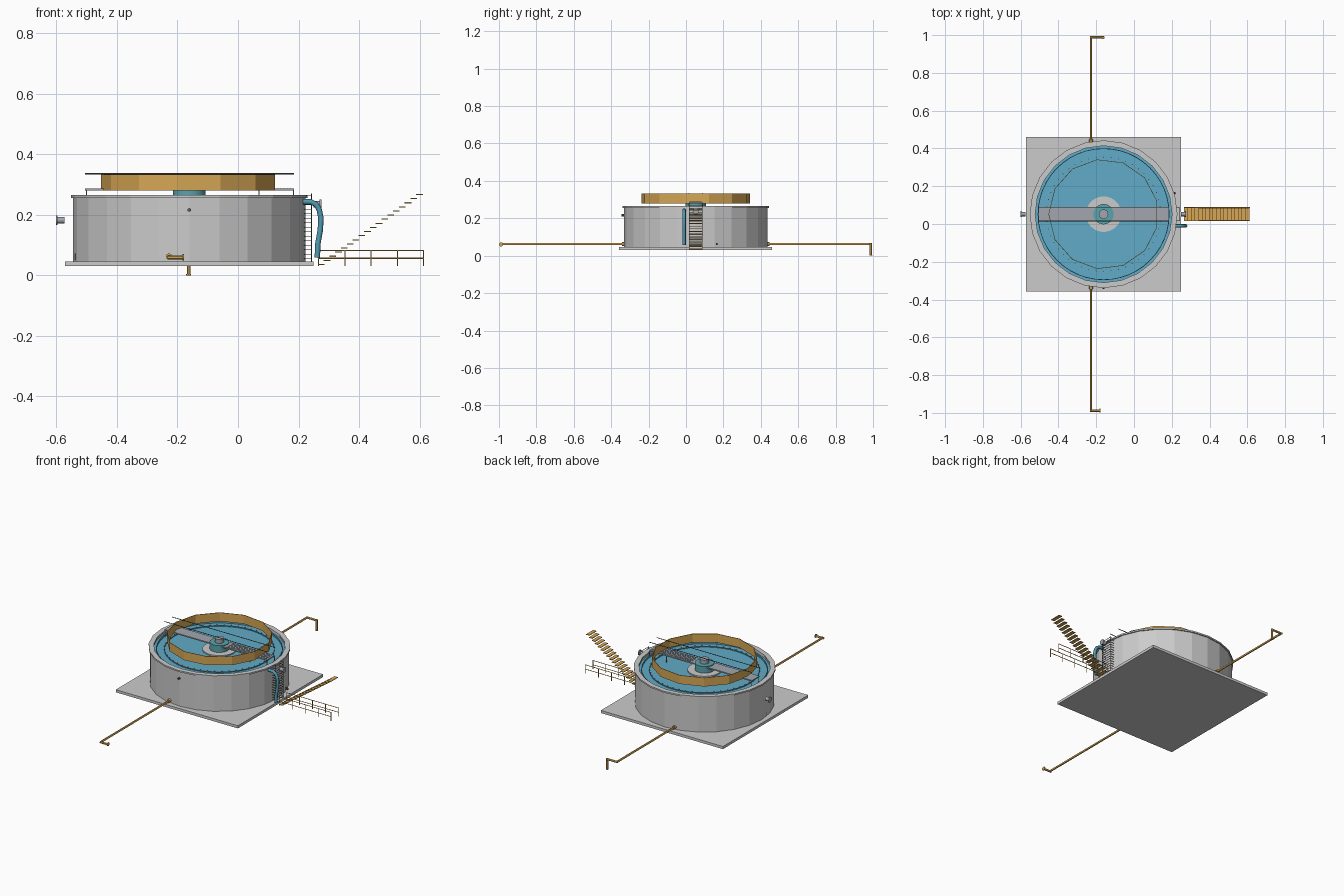
import bpy, bmesh, math
from mathutils import Vector

if "Cube" in bpy.data.objects:
    bpy.data.objects.remove(bpy.data.objects["Cube"])

CX, CY = -0.161, 0.052          # tank axis


def mat(name, col):
    m = bpy.data.materials.new(name)
    m.diffuse_color = (*col, 1)
    m.use_nodes = True
    m.node_tree.nodes["Principled BSDF"].inputs["Base Color"].default_value = m.diffuse_color
    return m


ORANGE = mat("orange_paint", (0.68, 0.39, 0.09))
WATER = mat("water_blue", (0.12, 0.41, 0.57))
BLUE = mat("pipe_blue", (0.08, 0.33, 0.45))
TEAL = mat("teal_drum", (0.10, 0.37, 0.42))
DARK = mat("dark_steel", (0.12, 0.11, 0.10))
PALE = mat("bridge_grey", (0.36, 0.39, 0.43))


def finish(name, bm, material=None, smooth=False):
    bmesh.ops.recalc_face_normals(bm, faces=bm.faces)
    me = bpy.data.meshes.new(name)
    bm.to_mesh(me)
    bm.free()
    ob = bpy.data.objects.new(name, me)
    bpy.context.collection.objects.link(ob)
    if material:
        me.materials.append(material)
    if smooth:
        bpy.ops.object.select_all(action='DESELECT')
        bpy.context.view_layer.objects.active = ob
        ob.select_set(True)
        bpy.ops.object.shade_smooth_by_angle()
    return ob


def add_box(bm, lo, hi):
    vs = bmesh.ops.create_cube(bm, size=1)["verts"]
    for v in vs:
        v.co = Vector([(lo[i] + hi[i]) / 2 + v.co[i] * (hi[i] - lo[i]) for i in range(3)])


def add_rod(bm, a, b, r, n=8):
    a, b = Vector(a), Vector(b)
    rot = (b - a).to_track_quat('Z', 'Y')
    vs = bmesh.ops.create_cone(bm, cap_ends=True, segments=n, radius1=r, radius2=r,
                               depth=(b - a).length)["verts"]
    for v in vs:
        v.co = rot @ v.co + (a + b) / 2


def boxes(name, items, material=None):
    bm = bmesh.new()
    for lo, hi in items:
        add_box(bm, lo, hi)
    return finish(name, bm, material)


def rods(name, items, material=None, n=8, smooth=False):
    bm = bmesh.new()
    for a, b, r in items:
        add_rod(bm, a, b, r, n)
    return finish(name, bm, material, smooth)


def ring(name, r_in, r_out, z0, z1, n, material=None, phase=0.0, smooth=False):
    # rectangular section swept round the tank axis
    bm = bmesh.new()
    prof = [(r_in, z0), (r_out, z0), (r_out, z1), (r_in, z1)]
    loops = []
    for i in range(n):
        a = phase + 2 * math.pi * i / n
        loops.append([bm.verts.new((CX + r * math.cos(a), CY + r * math.sin(a), z)) for r, z in prof])
    for i in range(n):
        p, q = loops[i], loops[(i + 1) % n]
        for k in range(4):
            m = (k + 1) % 4
            bm.faces.new((p[k], q[k], q[m], p[m]))
    return finish(name, bm, material, smooth)


def tube(name, pts, r, material):
    cu = bpy.data.curves.new(name, 'CURVE')
    cu.dimensions = '3D'
    cu.bevel_depth, cu.bevel_resolution, cu.use_fill_caps = r, 2, True
    sp = cu.splines.new('POLY')
    sp.points.add(len(pts) - 1)
    for p, co in zip(sp.points, pts):
        p.co = (*co, 1)
    cu.materials.append(material)
    ob = bpy.data.objects.new(name, cu)
    bpy.context.collection.objects.link(ob)


# base slab and tank shell
boxes("base_slab", [((CX - 0.41, CY - 0.409, 0.03), (CX + 0.41, CY + 0.409, 0.046))])
ring("tank_wall", 0.366, 0.384, 0.045, 0.258, 24)
ring("tank_rim", 0.362, 0.391, 0.256, 0.265, 24)
rods("water_surface", [((CX, CY, 0.235), (CX, CY, 0.243), 0.368)], WATER, n=48)

# launder wall, notched weir and scum baffle
ring("launder_wall", 0.345, 0.349, 0.235, 0.252, 48, WATER)
ring("weir_plate", 0.301, 0.304, 0.235, 0.248, 48, WATER)
bm = bmesh.new()
for i in range(48):
    a = 2 * math.pi * i / 48
    p = Vector((CX + 0.3025 * math.cos(a), CY + 0.3025 * math.sin(a), 0.246))
    add_rod(bm, p, p + Vector((0, 0, 0.008)), 0.003, 4)
finish("weir_teeth", bm, PALE)
ring("scum_baffle", 0.289, 0.292, 0.28, 0.333, 13, ORANGE, phase=math.pi)

# central feed well
ring("feed_well_collar", 0.05, 0.094, 0.24, 0.25, 32)
rods("feed_well_drum", [((CX, CY, 0.24), (CX, CY, 0.291), 0.054)], TEAL, n=24, smooth=True)
rods("drive_motor", [((CX, CY, 0.285), (CX, CY, 0.315), 0.025)], PALE, n=20, smooth=True)

# access bridge, grating, supports and handrails
B0, B1, Y0, Y1 = -0.505, 0.185, CY - 0.036, CY + 0.036
boxes("bridge_deck", [((B0, Y0, 0.28), (B1, Y1, 0.287))], PALE)
boxes("bridge_grating", [((-0.09 + i * 0.01, Y0 + 0.004, 0.286), (-0.087 + i * 0.01, Y1 - 0.004, 0.2885))
                         for i in range(27)], PALE)
rods("bridge_supports", [((x, y, 0.24), (x, y, 0.282), 0.002)
                         for x in (-0.5, 0.07, 0.184) for y in (Y0, Y1)], PALE, n=6)
rods("bridge_handrails", [((B0, y, 0.335), (B1, y, 0.335), 0.0022) for y in (Y0, Y1)], DARK, n=6)

# sludge pipes running to front and back
PX, PZ = -0.228, 0.062
for side, s in (("front", -1), ("back", 1)):
    end = s * 0.988
    parts = [((PX, CY + s * 0.375, PZ), (PX, end, PZ), 0.006),
             ((PX - 0.005, end, PZ), (-0.163, end, PZ), 0.006),
             ((PX, CY + s * 0.38, PZ), (PX, CY + s * 0.395, PZ), 0.01)]
    if s < 0:
        parts.append(((-0.183, end, PZ - 0.002), (-0.178, end, PZ - 0.002), 0.011))
        parts[1] = ((PX - 0.005, end, PZ - 0.003), (-0.18, end, PZ - 0.003), 0.006)
    else:
        parts += [((-0.163, end, PZ + 0.005), (-0.163, end, 0.003), 0.006),
                  ((-0.163, end, 0.0), (-0.163, end, 0.005), 0.008)]
    rods(side + "_sludge_pipe", parts, ORANGE, n=12, smooth=True)

# flanged stubs left and right
rods("left_outlet", [((-0.598, CY, 0.182), (-0.574, CY, 0.182), 0.011),
                     ((-0.602, CY, 0.182), (-0.596, CY, 0.182), 0.016)], PALE, n=16, smooth=True)
rods("right_outlet", [((0.25, CY, 0.235), (0.272, CY, 0.235), 0.011),
                      ((0.27, CY, 0.235), (0.276, CY, 0.235), 0.016)], PALE, n=16, smooth=True)

# curved overflow pipe on the right
tube("overflow_pipe", [(0.215, -0.01, 0.243), (0.24, -0.01, 0.243), (0.257, -0.01, 0.235),
                       (0.268, -0.01, 0.218), (0.274, -0.01, 0.19), (0.272, -0.01, 0.15),
                       (0.264, -0.01, 0.105), (0.262, -0.01, 0.058)], 0.009, BLUE)

# small fittings on the tank wall
rods("sample_port", [((CX, -0.315, 0.216), (CX, -0.345, 0.216), 0.006)], DARK, n=10)
rods("drain_port", [((0.19, 0.165, 0.063), (0.22, 0.165, 0.063), 0.006)], DARK, n=10)
boxes("side_valve", [((-0.538, -0.005, 0.05), (-0.526, 0.01, 0.072))], BLUE)

# wall ladder
ly = (CY - 0.035, CY + 0.035)
items = [((0.243, y, 0.045), (0.243, y, 0.27), 0.0015) for y in ly]
for i in range(15):
    z = 0.055 + i * 0.0148
    items.append(((0.243, ly[0], z), (0.243, ly[1], z), 0.0015))
    items += [((0.215, y, z), (0.243, y, z), 0.0012) for y in ly]
rods("wall_ladder", items, DARK, n=5)

# open stair treads
N = 18
boxes("stair_treads", [((0.264 + i * 0.0191, CY - 0.034, 0.034 + i * 0.0136),
                        (0.286 + i * 0.0191, CY + 0.034, 0.0375 + i * 0.0136)) for i in range(N)], ORANGE)

# low guard rails beside the stair
items = []
for y in (CY - 0.035, CY + 0.035):
    items += [((0.264, y, z), (0.615, y, z), 0.002) for z in (0.056, 0.082)]
    items += [((0.266 + i * 0.0868, y, 0.03), (0.266 + i * 0.0868, y, 0.083), 0.002) for i in range(5)]
rods("guard_rails", items, ORANGE, n=6)
